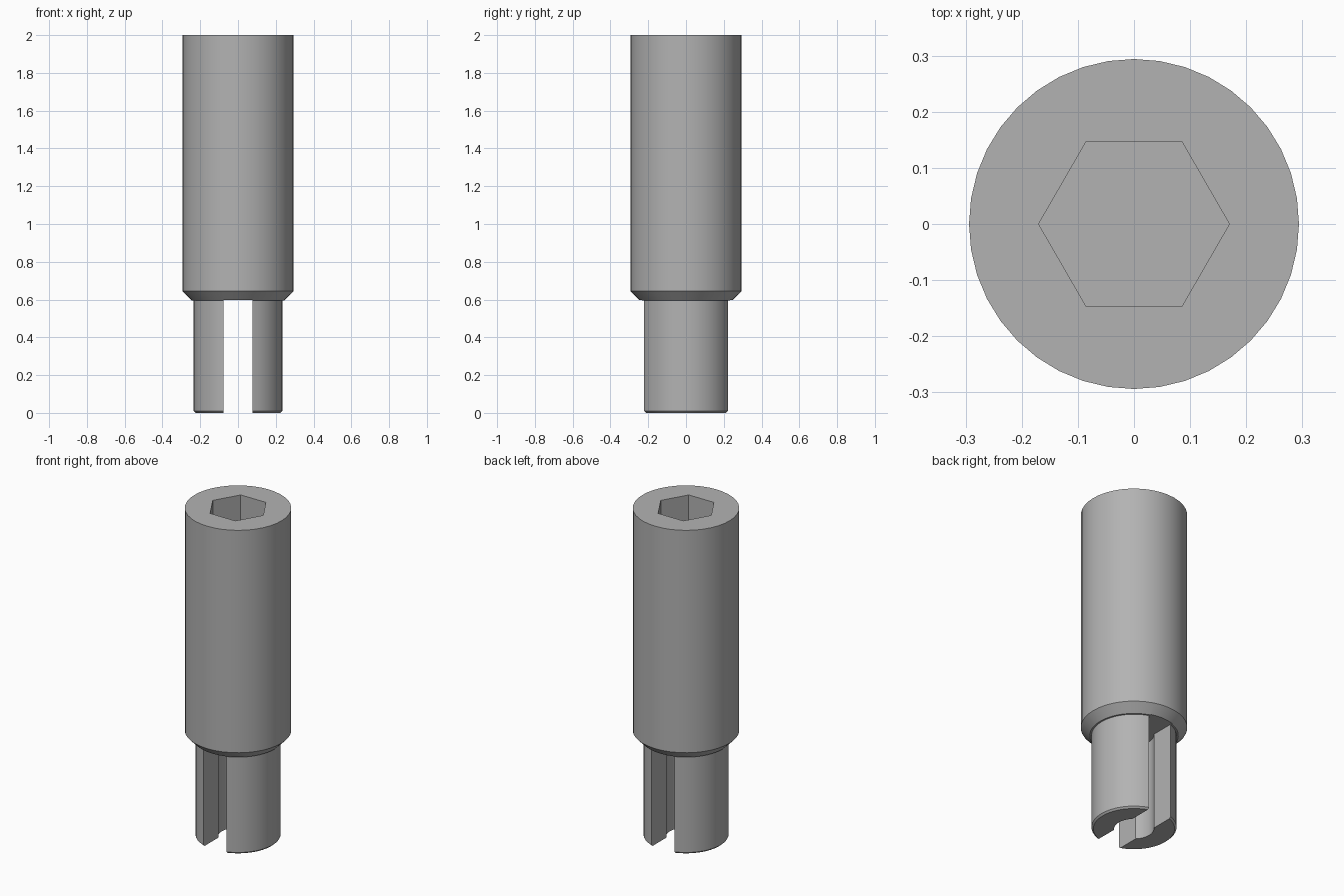
import bpy, bmesh, math

cube = bpy.data.objects.get("Cube")
if cube:
    bpy.data.objects.remove(cube, do_unlink=True)

SIDES = 40
TOP = 2.0
SHOULDER = 0.595

steel = bpy.data.materials.new("plain grey steel")
steel.use_nodes = True
grey = (0.45, 0.45, 0.45, 1)
steel.diffuse_color = grey
steel.node_tree.nodes["Principled BSDF"].inputs["Base Color"].default_value = grey


def make_object(name, bm):
    bmesh.ops.recalc_face_normals(bm, faces=bm.faces)
    mesh = bpy.data.meshes.new(name)
    bm.to_mesh(mesh)
    bm.free()
    mesh.materials.append(steel)
    obj = bpy.data.objects.new(name, mesh)
    bpy.context.collection.objects.link(obj)
    return obj


def lathe(name, profile, sides):
    """Closed solid of revolution from (radius, z) rings."""
    bm = bmesh.new()
    rings = []
    for r, z in profile:
        angles = [2 * math.pi * i / sides for i in range(sides)]
        rings.append([bm.verts.new((r * math.cos(a), r * math.sin(a), z)) for a in angles])
    for low, high in zip(rings, rings[1:]):
        for i in range(sides):
            j = (i + 1) % sides
            bm.faces.new((low[i], low[j], high[j], high[i]))
    bm.faces.new(rings[0][::-1])
    bm.faces.new(rings[-1])
    return make_object(name, bm)


def box(name, size, center):
    bm = bmesh.new()
    bmesh.ops.create_cube(bm, size=1)
    bmesh.ops.scale(bm, vec=size, verts=bm.verts)
    bmesh.ops.translate(bm, vec=center, verts=bm.verts)
    return make_object(name, bm)


def cut(target, cutter):
    cutter.hide_render = True
    mod = target.modifiers.new("cut", 'BOOLEAN')
    mod.operation = 'DIFFERENCE'
    mod.solver = 'EXACT'
    mod.object = cutter
    bpy.context.view_layer.objects.active = target
    bpy.ops.object.modifier_apply(modifier=mod.name)
    bpy.data.objects.remove(cutter, do_unlink=True)


# Driver body: slim tip, chamfered shoulder and long barrel
body = lathe("driver_body", [
    (0.225, 0), (0.235, 0.01), (0.235, SHOULDER), (0.245, SHOULDER),
    (0.294, 0.645), (0.294, TOP)], SIDES)

# Hexagonal socket in the top
cut(body, lathe("hex_socket_cutter", [(0.17, TOP - 0.6), (0.17, TOP + 0.1)], 6))

# Slot splitting the tip into two prongs, with a round central bore
slot_top = SHOULDER + 0.002
cut(body, box("slot_cutter", (0.155, 1, slot_top + 0.1), (0, 0, (slot_top - 0.1) / 2)))
cut(body, lathe("bore_cutter", [(0.11, -0.1), (0.11, slot_top)], 32))

# Smooth round walls, crisp edges
bpy.ops.object.select_all(action='DESELECT')
body.select_set(True)
bpy.context.view_layer.objects.active = body
bpy.ops.object.shade_smooth_by_angle(angle=math.radians(30))
